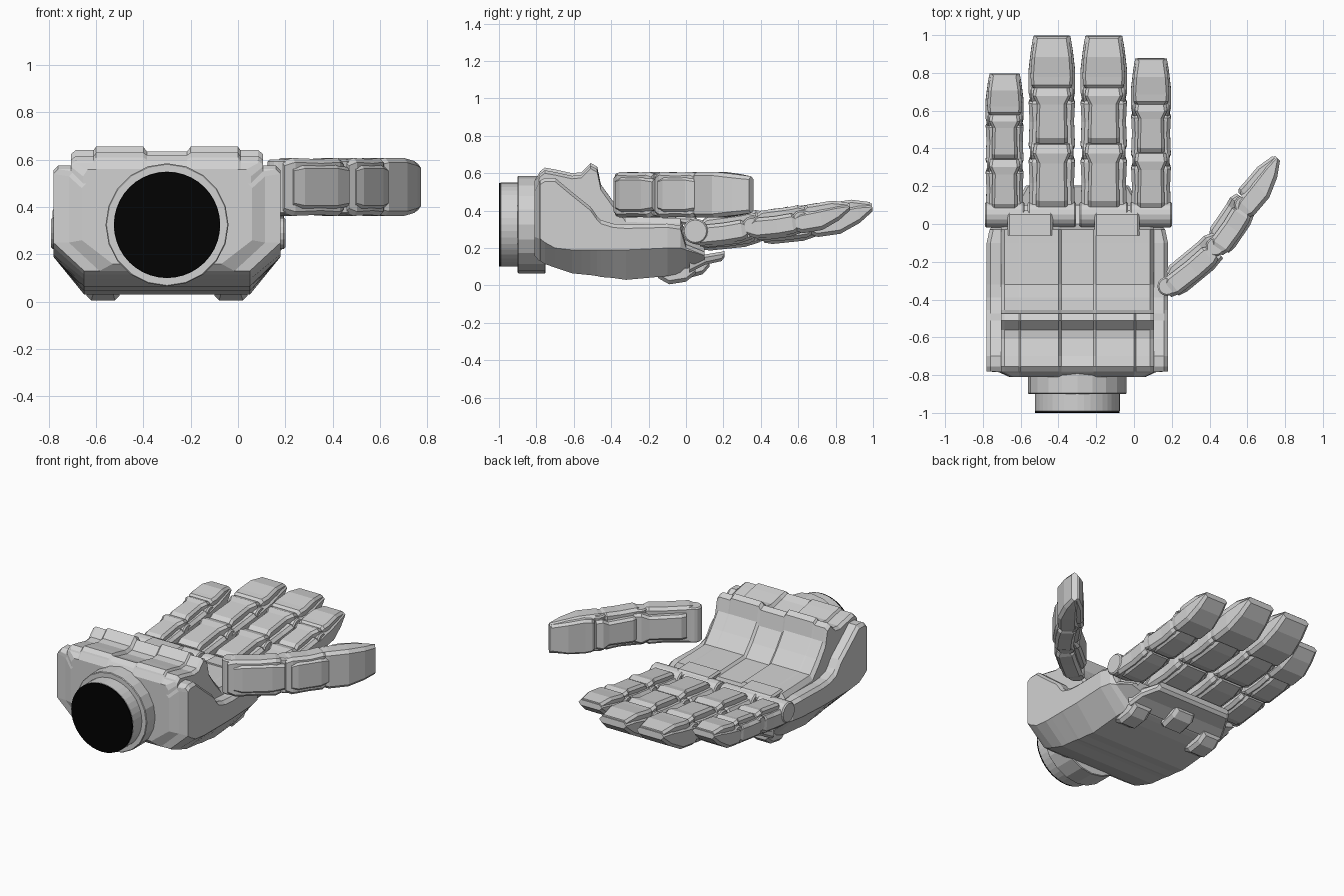
import bpy, bmesh, math
from mathutils import Vector, Matrix

if "Cube" in bpy.data.objects:
    bpy.data.objects.remove(bpy.data.objects["Cube"], do_unlink=True)


def material(name, value):
    m = bpy.data.materials.new(name)
    m.use_nodes = True
    color = (value, value, value, 1)
    m.diffuse_color = color
    m.node_tree.nodes["Principled BSDF"].inputs["Base Color"].default_value = color
    return m


GREY = material("light grey metal", 0.64)
BLACK = material("black", 0.0005)
CX = -0.3  # centre line of the palm


def finish(name, bm, mat=GREY, matrix=None):
    bmesh.ops.recalc_face_normals(bm, faces=bm.faces)
    mesh = bpy.data.meshes.new(name)
    bm.to_mesh(mesh)
    bm.free()
    mesh.materials.append(mat)
    ob = bpy.data.objects.new(name, mesh)
    if matrix:
        ob.matrix_world = matrix
    bpy.context.collection.objects.link(ob)
    return ob


def loft(name, rings, matrix=None):
    """Skin a list of equally long point rings and cap both ends."""
    bm = bmesh.new()
    vs = [[bm.verts.new(p) for p in ring] for ring in rings]
    n = len(vs[0])
    for a, b in zip(vs, vs[1:]):
        for i in range(n):
            bm.faces.new((a[i], a[(i + 1) % n], b[(i + 1) % n], b[i]))
    bm.faces.new(vs[0])
    bm.faces.new(vs[-1])
    return finish(name, bm, matrix=matrix)


def octagon(y, hw, z0, z1, ch, x=0):
    """Chamfered rectangle across the y axis."""
    ch = min(ch, (z1 - z0) * 0.45)
    half = [(hw - ch, z0), (hw, z0 + ch), (hw, z1 - ch), (hw - ch, z1)]
    pts = half + [(-u, z) for u, z in reversed(half)]
    return [(x + u, y, z) for u, z in pts]


def bar(name, stations, ch, x=0, matrix=None):
    return loft(name, [octagon(*s, ch, x) for s in stations], matrix)


def cylinder(name, radius, depth, matrix, sides=16, mat=GREY, edge=0.008):
    bm = bmesh.new()
    bmesh.ops.create_cone(bm, cap_ends=True, segments=sides, radius1=radius,
                          radius2=radius, depth=depth)
    ob = finish(name, bm, mat, matrix)
    bev = ob.modifiers.new("edge", "BEVEL")
    bev.width = edge
    bev.limit_method = 'ANGLE'
    bev.angle_limit = math.radians(50)


ALONG_X = Matrix.Rotation(math.pi / 2, 4, 'Y')
ALONG_Y = Matrix.Rotation(math.pi / 2, 4, 'X')


# Palm: cross-section lofted from wrist to knuckles, side pads raised at the ridge
def palm_ring(y, w, c, zb, m, hw, zt, groove):
    step = 0.014 if zt > 0.59 else 0.001
    half = [(w - 0.13, zb), (w, c), (w, m - 0.02), (w - 0.02, m), (hw, m),
            (hw, zt - 0.03), (hw - 0.02, zt - step), (0.31, zt - step), (0.3, zt),
            (0.1, zt), (0.085, zt - groove)]
    return [(CX + u, y, z) for u, z in half + [(-u, z) for u, z in reversed(half)]]


palm = [
    (-0.81, 0.36, 0.26, 0.16, 0.50, 0.355, 0.56, 0.001),
    (-0.785, 0.415, 0.25, 0.13, 0.55, 0.405, 0.60, 0.005),
    (-0.78, 0.48, 0.25, 0.13, 0.56, 0.405, 0.61, 0.01),
    (-0.755, 0.48, 0.23, 0.115, 0.575, 0.405, 0.63, 0.01),
    (-0.70, 0.48, 0.2, 0.095, 0.575, 0.405, 0.62, 0.02),
    (-0.61, 0.48, 0.19, 0.065, 0.50, 0.405, 0.6, 0.02),
    (-0.56, 0.48, 0.19, 0.06, 0.46, 0.405, 0.605, 0.02),
    (-0.51, 0.48, 0.19, 0.055, 0.42, 0.405, 0.655, 0.02),
    (-0.475, 0.48, 0.19, 0.05, 0.37, 0.405, 0.635, 0.02),
    (-0.455, 0.48, 0.19, 0.045, 0.35, 0.405, 0.54, 0.02),
    (-0.39, 0.48, 0.19, 0.04, 0.33, 0.405, 0.45, 0.02),
    (-0.32, 0.48, 0.19, 0.03, 0.325, 0.405, 0.37, 0.015),
    (-0.10, 0.48, 0.20, 0.05, 0.33, 0.405, 0.362, 0.015),
    (-0.03, 0.465, 0.20, 0.065, 0.32, 0.405, 0.36, 0.015),
    (0.0, 0.44, 0.19, 0.075, 0.22, 0.40, 0.27, 0.01),
    (0.10, 0.40, 0.16, 0.12, 0.18, 0.355, 0.20, 0.005),
]
loft("palm", [palm_ring(*s) for s in palm])

# Folded pad ends over the knuckle bar
for side, x in (("right", -0.55), ("left", -0.09)):
    bar("palm_pad_end_" + side, [(-0.06, 0.12, 0.33, 0.37),
                                 (0.05, 0.12, 0.32, 0.365),
                                 (0.075, 0.115, 0.30, 0.34)], 0.012, x)

# Underside: front lip, studs
bar("palm_front_lip", [(0.02, 0.36, 0.07, 0.14), (0.10, 0.33, 0.11, 0.165),
                       (0.19, 0.28, 0.13, 0.18), (0.205, 0.27, 0.15, 0.185)], 0.015, CX)
for side, x in (("right", -0.57), ("left", -0.03)):
    bar("underside_stud_" + side, [(-0.15, 0.06, 0.04, 0.1), (-0.09, 0.07, 0.006, 0.1),
                                   (0.0, 0.07, 0.02, 0.11), (0.05, 0.065, 0.06, 0.12)],
        0.02, x)
bar("underside_stud_middle", [(-0.03, 0.07, 0.06, 0.12), (0.0, 0.08, 0.035, 0.14),
                              (0.09, 0.08, 0.06, 0.15), (0.125, 0.07, 0.10, 0.16)], 0.02, CX)

# Wrist
for name, r, y0, y1, sides, mat, edge in (
        ("wrist_collar", 0.26, -0.9, -0.75, 20, GREY, 0.004),
        ("wrist_stub", 0.225, -0.992, -0.85, 40, GREY, 0.002),
        ("wrist_cap", 0.224, -1.0, -0.991, 40, BLACK, 0.001)):
    cylinder(name, r, y1 - y0,
             Matrix.Translation((CX, (y0 + y1) / 2, 0.325)) @ ALONG_Y, sides, mat, edge)


# One finger segment, laid along p0 to p1 with its gripping side facing `up`
def segment(name, p0, p1, up, w, t, tip):
    d = p1 - p0
    length = d.length
    ya = d.normalized()
    xa = ya.cross(Vector(up)).normalized()
    za = xa.cross(ya)
    frame = Matrix.Translation(p0) @ Matrix((xa, ya, za)).transposed().to_4x4()

    def part(label, rows, ch):
        bar(name + label, [(y * length, h * w, a * t, b * t) for y, h, a, b in rows],
            ch, matrix=frame)

    cylinder(name + "_joint", t * 0.62, w * 0.94, frame @ ALONG_X)
    if tip:
        part("_shell", [(-0.15, 0.46, -0.7, 0.3), (0.0, 0.5, -0.95, 0.5), (0.4, 0.5, -0.9, 0.6),
                        (0.75, 0.45, -0.4, 0.7), (1, 0.40, 0.2, 0.65)], 0.02)
        part("_pad", [(0.1, 0.40, 0, 0.8), (0.16, 0.44, 0, 0.95), (0.3, 0.46, 0, 0.95),
                      (0.65, 0.43, 0, 1), (0.97, 0.37, 0.2, 0.75)], 0.015)
    else:
        part("_shell", [(-0.06, 0.44, -0.7, 0.2), (0.08, 0.5, -0.9, 0.5), (0.5, 0.48, -0.95, 0.45),
                        (0.82, 0.5, -0.9, 0.5), (0.91, 0.46, -0.75, 0.3)], 0.018)
        part("_pad", [(0.14, 0.34, 0, 0.75), (0.24, 0.34, 0, 0.95), (0.82, 0.32, 0, 0.95),
                      (0.97, 0.41, 0, 1.0), (1.11, 0.38, 0, 0.8)], 0.015)
        part("_back_plate", [(0.05, 0.34, -0.95, 0), (0.2, 0.38, -1.08, 0),
                             (0.75, 0.38, -1.08, 0), (0.98, 0.34, -0.9, 0)], 0.015)


def finger(name, points, up_of, w, t):
    for i, label in enumerate(("base", "middle", "tip")):
        p0, p1 = Vector(points[i]), Vector(points[i + 1])
        segment(name + "_" + label, p0, p1, up_of(p1 - p0), w, t, i == 2)


# Four fingers and their knuckles
for name, x, w, end, rise, t in (("little_finger", -0.685, 0.2, 0.8, 0.125, 0.08),
                                 ("ring_finger", -0.435, 0.245, 1.0, 0.105, 0.092),
                                 ("middle_finger", -0.16, 0.245, 1.0, 0.105, 0.092),
                                 ("index_finger", 0.09, 0.21, 0.88, 0.13, 0.078)):
    path = []
    for k in (0, 0.36, 0.68, 1):
        y = 0.05 + (end - 0.05) * k
        path.append((x, y, 0.273 + rise * y))
    finger(name, path, lambda d: (0, 0, 1), w, t)
    cylinder(name + "_knuckle", 0.068, w + 0.01,
             Matrix.Translation((x, 0.05, 0.29)) @ ALONG_X)

# Thumb, gripping side turned towards the fingers
finger("thumb", [(0.175, -0.33, 0.485), (0.43, -0.12, 0.485), (0.58, 0.10, 0.485),
                 (0.785, 0.325, 0.485)],
       lambda d: (-d.y, d.x, 0), 0.245, 0.082)
